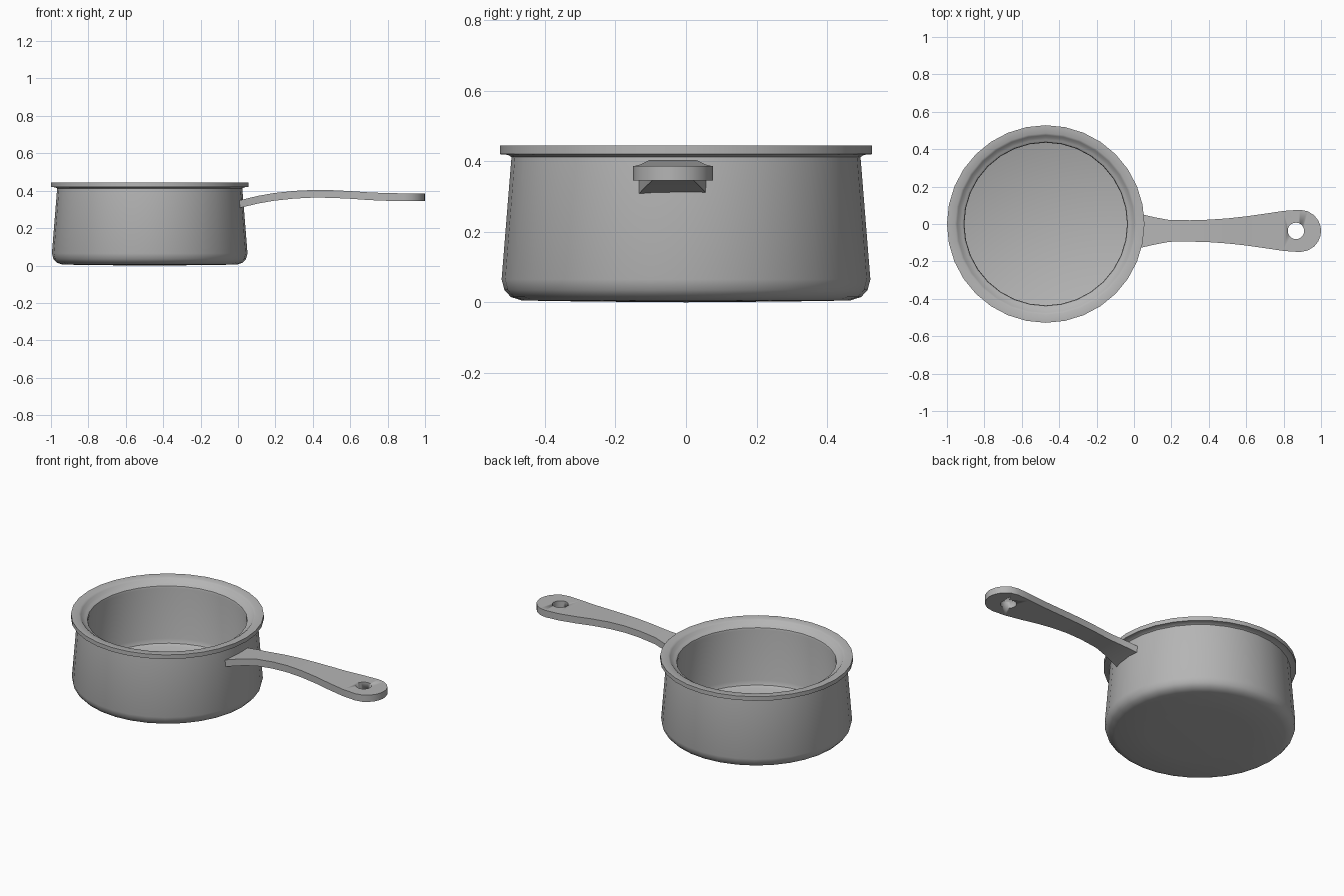
import bpy, bmesh, math

old = bpy.data.objects.get("Cube")
if old:
    bpy.data.objects.remove(old, do_unlink=True)

# Cast metal material
metal = bpy.data.materials.new("grey_metal")
metal.use_nodes = True
grey = (0.46, 0.46, 0.46, 1)
metal.diffuse_color = grey
metal.node_tree.nodes["Principled BSDF"].inputs["Base Color"].default_value = grey


def finish(bm, name, angle=35):
    bmesh.ops.recalc_face_normals(bm, faces=bm.faces)
    mesh = bpy.data.meshes.new(name)
    bm.to_mesh(mesh)
    bm.free()
    mesh.materials.append(metal)
    obj = bpy.data.objects.new(name, mesh)
    bpy.context.collection.objects.link(obj)
    bpy.ops.object.select_all(action='DESELECT')
    obj.select_set(True)
    bpy.context.view_layer.objects.active = obj
    bpy.ops.object.shade_smooth_by_angle(angle=math.radians(angle))
    return obj


# Pot: one closed profile (radius, height) from underside, over the rim, to the floor
PROFILE = [(0, 0), (0.27, 0.002), (0.465, 0.005), (0.497, 0.015), (0.515, 0.035),
           (0.523, 0.065), (0.495, 0.412), (0.505, 0.418), (0.528, 0.42), (0.528, 0.445),
           (0.485, 0.445), (0.474, 0.438), (0.464, 0.424), (0.45, 0.419), (0.438, 0.412),
           (0.435, 0.4), (0.46, 0.085), (0.45, 0.06), (0.43, 0.05), (0, 0.05)]
bm = bmesh.new()
verts = [bm.verts.new((r, 0, z)) for r, z in PROFILE]
edges = [bm.edges.new(pair) for pair in zip(verts, verts[1:])]
bmesh.ops.spin(bm, geom=verts + edges, cent=(0, 0, 0), axis=(0, 0, 1),
               angle=math.tau, steps=32)
bmesh.ops.remove_doubles(bm, verts=bm.verts, dist=0.0005)
bmesh.ops.translate(bm, verts=bm.verts, vec=(-0.472, 0, 0))
finish(bm, "pot")

# Handle: stations (x, half width, top height), closed by a round tip
HANDLE_Y = -0.037
THICK = 0.041
stations = [(-0.005, 0.1, 0.345), (0.05, 0.087, 0.359), (0.11, 0.073, 0.373),
            (0.19, 0.058, 0.387), (0.3, 0.057, 0.399), (0.4, 0.06, 0.404),
            (0.5, 0.067, 0.403), (0.6, 0.078, 0.398), (0.7, 0.092, 0.391),
            (0.8, 0.107, 0.387)]
for deg in (0, 22, 42, 60, 76, 88):
    a = math.radians(deg)
    stations.append((0.887 + 0.113 * math.sin(a), 0.113 * math.cos(a), 0.386))

bm = bmesh.new()
rings = []
for x, w, z in stations:
    corners = [(w, z), (-w, z), (-w, z - THICK), (w, z - THICK)]
    rings.append([bm.verts.new((x, HANDLE_Y + y, h)) for y, h in corners])
for a, b in zip(rings, rings[1:]):
    for i in range(4):
        j = (i + 1) % 4
        bm.faces.new((a[i], a[j], b[j], b[i]))
bm.faces.new(rings[0])
bm.faces.new(rings[-1])
handle = finish(bm, "handle")

# Hanging hole through the handle end
bm = bmesh.new()
bmesh.ops.create_cone(bm, cap_ends=True, segments=20, radius1=0.044, radius2=0.044, depth=0.3)
bmesh.ops.translate(bm, verts=bm.verts, vec=(0.866, HANDLE_Y, 0.37))
cutter = finish(bm, "hole_cutter")
cutter.hide_render = True
cutter.hide_set(True)
cut = handle.modifiers.new("hanging_hole", 'BOOLEAN')
cut.operation = 'DIFFERENCE'
cut.solver = 'EXACT'
cut.object = cutter
bpy.context.view_layer.objects.active = handle
bpy.ops.object.modifier_apply(modifier=cut.name)
bpy.data.objects.remove(cutter, do_unlink=True)
